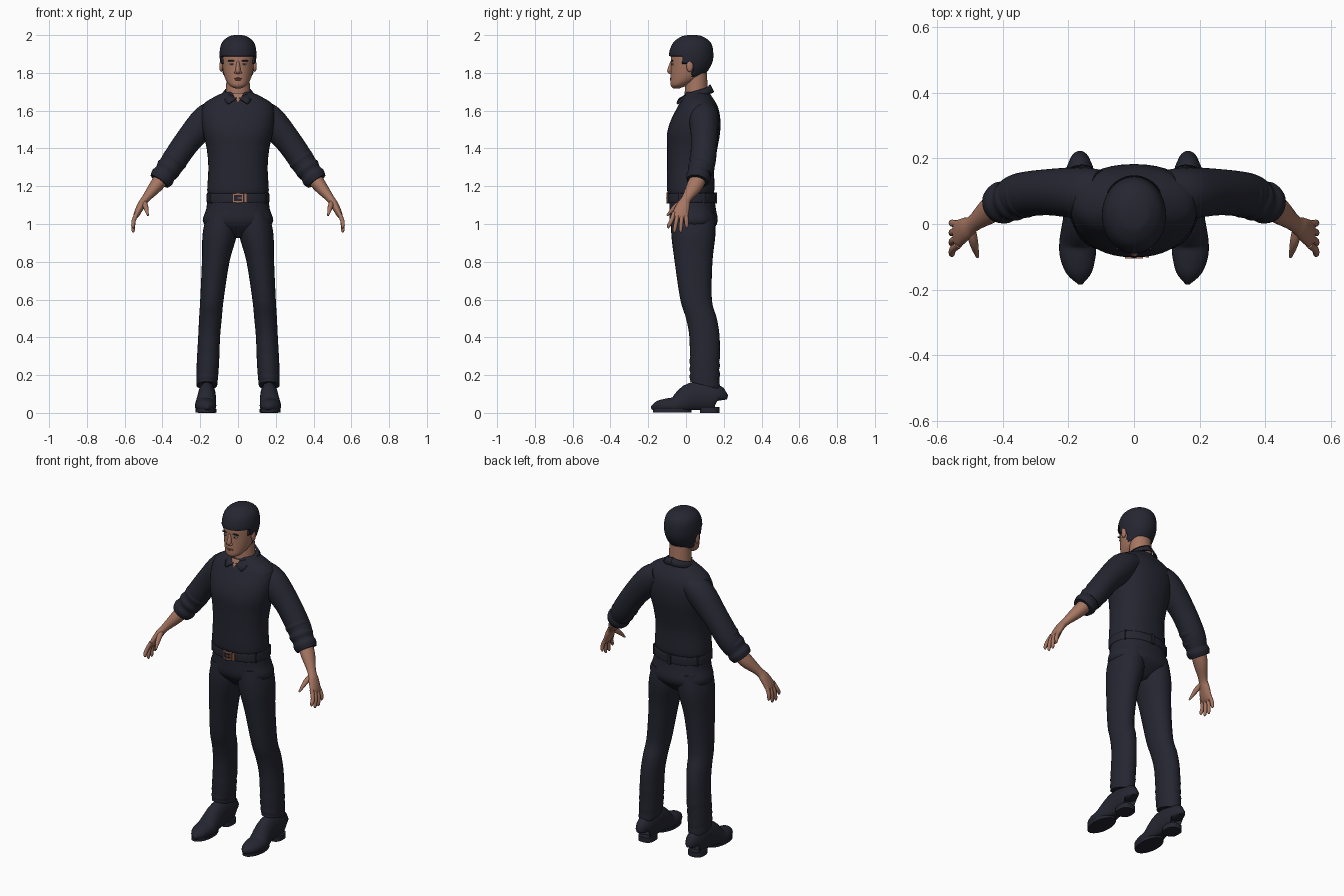
import bpy, bmesh, math
from mathutils import Vector

cube = bpy.data.objects.get("Cube")
if cube:
    bpy.data.objects.remove(cube, do_unlink=True)


def material(name, red, green, blue):
    mat = bpy.data.materials.new(name)
    mat.use_nodes = True
    mat.diffuse_color = (red, green, blue, 1)
    shader = next(n for n in mat.node_tree.nodes if n.type == 'BSDF_PRINCIPLED')
    shader.inputs["Base Color"].default_value = mat.diffuse_color
    shader.inputs["Roughness"].default_value = 0.8
    return mat


navy = material("midnight_navy", red=.018, green=.019, blue=.03)
skin = material("warm_skin", red=.38, green=.18, blue=.12)
lip = material("lip_brown", red=.27, green=.11, blue=.08)
copper = material("copper", red=.42, green=.17, blue=.09)
eye_grey = material("eye_grey", red=.4, green=.36, blue=.33)


def finish(name, bm, mat):
    bmesh.ops.recalc_face_normals(bm, faces=bm.faces)
    mesh = bpy.data.meshes.new(name)
    bm.to_mesh(mesh)
    bm.free()
    mesh.materials.append(mat)
    mesh.shade_smooth()
    mesh.set_sharp_from_angle(angle=math.radians(50))
    obj = bpy.data.objects.new(name, mesh)
    bpy.context.collection.objects.link(obj)
    return obj


def ring(z, half, front, back, x=0):
    # level cross-section: centre x, y, z, half width, half depth
    return (x, (front + back) / 2, z, half, (back - front) / 2)


def node(x, y, z, wide, deep):
    # cross-section square to a limb's path
    return (x, y, z, wide, deep)


def spline(rows, steps):
    # Catmull-Rom interpolation through the given sections
    result = []
    last = len(rows) - 1
    for i in range(last):
        near = [rows[max(0, min(last, i + offset))] for offset in (-1, 0, 1, 2)]
        for step in range(steps):
            t = step / steps
            result.append([b + t * ((c - a) + t * ((2 * a - 5 * b + 4 * c - d)
                           + t * (3 * b - a - 3 * c + d))) / 2 for a, b, c, d in zip(*near)])
    return result + [list(rows[last])]


def loft(name, mat, rows, across=None, sides=28, steps=4, power=1, mirror=1, shape=None):
    # rings stay level unless a sideways axis is given to follow the path
    rows = spline(rows, steps)
    centres = [Vector(row[:3]) for row in rows]
    bm = bmesh.new()
    rings = []
    for i, (centre, row) in enumerate(zip(centres, rows)):
        u, v = Vector((1, 0, 0)), Vector((0, 1, 0))
        if across:
            path = (centres[min(i + 1, len(rows) - 1)] - centres[max(i - 1, 0)]).normalized()
            u = Vector(across)
            u = (u - path * u.dot(path)).normalized()
            v = path.cross(u)
        verts = []
        for j in range(sides):
            angle = math.tau * j / sides
            ca, sa = [math.copysign(abs(f) ** power, f) for f in (math.cos(angle), math.sin(angle))]
            p = centre + u * row[3] * ca + v * row[4] * sa
            if shape:
                shape(p)
            verts.append(bm.verts.new((p.x * mirror, p.y, p.z)))
        rings.append(verts)
    for low, high in zip(rings, rings[1:]):
        for j in range(sides):
            k = (j + 1) % sides
            bm.faces.new((low[j], low[k], high[k], high[j]))
    bm.faces.new(rings[0])
    bm.faces.new(rings[-1])
    return finish(name, bm, mat)


def solid(name, mat, location, size, rounded=False):
    # ball with the given radii, or box with the given edges
    bm = bmesh.new()
    if rounded:
        bmesh.ops.create_uvsphere(bm, u_segments=16, v_segments=10, radius=1)
    else:
        bmesh.ops.create_cube(bm, size=1)
    bmesh.ops.scale(bm, vec=size, verts=bm.verts)
    bmesh.ops.translate(bm, vec=location, verts=bm.verts)
    return finish(name, bm, mat)


def hem(p):
    # small folds above the shoe, and a hem that drops towards the heel
    if p.z < .3:
        p.y += .003 * math.sin(p.z * 130)
    if p.z < .22:
        p.z -= (.22 - p.z) * 3.5 * (p.y - .1)


def flat_sole(p):
    p.z = max(p.z, .014)


def hairline(p):
    # tuck the hair under the skin below the hairline
    limit = 1.89 if p.y < -.03 else 1.845 if p.y < .03 else 1.775
    if p.z < limit:
        p.x *= .82
        p.y = .03 + (p.y - .03) * .82


# Shirt and trouser seat
loft("shirt_body", navy, power=.9, sides=40, rows=[
    ring(z=1.155, half=.157, front=-.09, back=.14),
    ring(z=1.18, half=.163, front=-.1, back=.15),
    ring(z=1.3, half=.157, front=-.1, back=.15),
    ring(z=1.4, half=.166, front=-.1, back=.166),
    ring(z=1.48, half=.184, front=-.1, back=.18),
    ring(z=1.55, half=.194, front=-.08, back=.182),
    ring(z=1.61, half=.19, front=-.05, back=.172),
    ring(z=1.65, half=.165, front=-.028, back=.153),
    ring(z=1.7, half=.07, front=0, back=.12)])
loft("trouser_seat", navy, power=.9, sides=36, rows=[
    ring(z=1.16, half=.157, front=-.086, back=.146),
    ring(z=1.08, half=.168, front=-.088, back=.158),
    ring(z=1, half=.18, front=-.08, back=.164),
    ring(z=.925, half=.05, front=-.01, back=.09)])

# Belt, loops and buckle
waist = 1.138
loft("belt", navy, power=.9, sides=40, rows=[
    ring(z=waist + side * height, half=.166 - inset, front=inset - .098, back=.156 - inset)
    for side, height, inset in ((-1, .025, .006), (-1, .02, 0), (1, .02, 0), (1, .025, .006))])
for i in range(6):
    angle = math.tau * (i + .5) / 6
    solid("belt_loop", navy, (.163 * math.cos(angle), .03 + .125 * math.sin(angle), waist), (.016, .016, .06))
for side in (-1, 1):
    solid("buckle_side", copper, (side * .024, -.1, waist), (.007, .009, .046))
    solid("buckle_bar", copper, (0, -.1, waist + side * .02), (.05, .009, .007))
solid("buckle_prong", copper, (.01, -.102, waist), (.026, .006, .005))
solid("belt_keeper", copper, (.04, -.097, waist), (.01, .009, .046))

for side, tag in ((1, "left_"), (-1, "right_")):
    # Trouser leg
    loft(tag + "trouser_leg", navy, mirror=side, power=.95, steps=6, shape=hem, rows=[
        ring(z=1.06, x=.085, half=.078, front=-.075, back=.15),
        ring(z=.95, x=.096, half=.091, front=-.078, back=.156),
        ring(z=.8, x=.118, half=.073, front=-.06, back=.14),
        ring(z=.6, x=.138, half=.062, front=-.03, back=.137),
        ring(z=.5, x=.146, half=.06, front=0, back=.163),
        ring(z=.4, x=.153, half=.058, front=.018, back=.178),
        ring(z=.25, x=.16, half=.059, front=.02, back=.178),
        ring(z=.145, x=.165, half=.055, front=.02, back=.178)])

    # Shoe from heel to toe, with sole and heel
    loft(tag + "shoe", navy, mirror=side, across=(1, 0, 0), shape=flat_sole, rows=[
        node(x=.165, y=.176, z=.065, wide=.025, deep=.035),
        node(x=.165, y=.16, z=.08, wide=.044, deep=.07),
        node(x=.165, y=.04, z=.083, wide=.048, deep=.08),
        node(x=.171, y=-.05, z=.04, wide=.056, deep=.052),
        node(x=.171, y=-.1, z=.038, wide=.054, deep=.039),
        node(x=.166, y=-.15, z=.032, wide=.038, deep=.031),
        node(x=.163, y=-.184, z=.028, wide=.006, deep=.008)])
    loft(tag + "sole", navy, mirror=side, steps=1, rows=[
        ring(z=height, x=.17, half=.055, front=-.175, back=.03) for height in (.003, .02)])
    loft(tag + "heel", navy, mirror=side, steps=1, power=.75, rows=[
        ring(z=height, x=.166, half=.046, front=.073, back=.177) for height in (0, .03)])

    # Sleeve
    loft(tag + "sleeve", navy, mirror=side, across=(0, 1, 0), rows=[
        node(x=.1, y=.095, z=1.6, wide=.07, deep=.06),
        node(x=.165, y=.095, z=1.553, wide=.078, deep=.08),
        node(x=.265, y=.097, z=1.44, wide=.07, deep=.07),
        node(x=.345, y=.088, z=1.325, wide=.068, deep=.066),
        node(x=.38, y=.075, z=1.27, wide=.06, deep=.06)])

    # Rolled cuff: three folds along a line
    start, end = Vector((.32, .092, 1.36)), Vector((.416, .06, 1.226))
    cuff = []
    for i in range(7):
        radius = (.07 if i % 2 else .063) - .001 * i
        cuff.append(node(*start.lerp(end, i / 6), wide=radius, deep=radius))
    loft(tag + "rolled_cuff", navy, cuff, mirror=side, across=(0, 1, 0))

    # Forearm running into the palm
    loft(tag + "forearm", skin, mirror=side, across=(0, 1, 0), sides=20, rows=[
        node(x=.39, y=.075, z=1.26, wide=.042, deep=.042),
        node(x=.435, y=.045, z=1.2, wide=.042, deep=.036),
        node(x=.488, y=.003, z=1.135, wide=.026, deep=.022),
        node(x=.512, y=-.014, z=1.1, wide=.035, deep=.021),
        node(x=.537, y=-.03, z=1.05, wide=.042, deep=.016),
        node(x=.545, y=-.034, z=1.03, wide=.034, deep=.008)])

    # Thumb and fingers
    loft(tag + "thumb", skin, mirror=side, across=(1, 0, 0), sides=12, rows=[
        node(x=.497, y=-.01, z=1.12, wide=.013, deep=.013),
        node(x=.489, y=-.055, z=1.092, wide=.014, deep=.014),
        node(x=.477, y=-.1, z=1.045, wide=.005, deep=.005)])
    for i, finger in enumerate(("index", "middle", "ring", "little")):
        root, tip = .021 * i - .063, .032 * i - .092
        low = .953 + .011 * (i - 1.5) ** 2
        loft(tag + finger + "_finger", skin, mirror=side, across=(0, 1, 0), sides=12, rows=[
            node(x=.534, y=root, z=1.06, wide=.011, deep=.011),
            node(x=.552, y=(root + tip) / 2, z=1.018, wide=.011, deep=.011),
            node(x=.555, y=tip, z=low + .012, wide=.009, deep=.009),
            node(x=.552, y=tip, z=low, wide=.003, deep=.003)])

    # Collar half: a folded band ending in a point
    bm = bmesh.new()
    strip = []
    for i in range(25):
        u = i / 24
        angle = math.pi * (.5 - .97 * u)
        c, s = side * math.cos(angle), math.sin(angle)
        point = max(0, 1 - abs(u - .82) / .18)
        strip.append((bm.verts.new((.068 * c, .055 + .07 * s, 1.738 - .066 * u)),
                      bm.verts.new((.088 * c, .055 + .09 * s - .03 * point, 1.698 - .035 * (u + point)))))
    for (top, bottom), (next_top, next_bottom) in zip(strip, strip[1:]):
        bm.faces.new((top, next_top, next_bottom, bottom))
    collar = finish(tag + "collar", bm, navy)
    cloth = collar.modifiers.new("thickness", 'SOLIDIFY')
    cloth.thickness, cloth.offset = .008, 0

    # Ear, eye and brow
    solid(tag + "ear", skin, (side * .089, .02, 1.835), (.01, .018, .03), rounded=True)
    solid(tag + "eye", eye_grey, (side * .033, -.071, 1.846), (.013, .007, .005), rounded=True)
    solid(tag + "iris", navy, (side * .033, -.076, 1.846), (.005, .004, .005), rounded=True)
    solid(tag + "brow", navy, (side * .035, -.074, 1.864), (.021, .006, .004), rounded=True)
    solid(tag + "nostril", skin, (side * .012, -.082, 1.803), (.008, .009, .007), rounded=True)

# Neck and open collar
bm = bmesh.new()
bm.faces.new([bm.verts.new(p) for p in ((-.03, -.021, 1.69), (.03, -.021, 1.69), (0, -.044, 1.64))])
finish("open_neck", bm, skin)
loft("neck", skin, steps=1, rows=[
    ring(z=1.65, half=.066, front=-.01, back=.12),
    ring(z=1.8, half=.06, front=0, back=.11)])

# Head, with hair grown outward from the same profile
skull = [
    ring(z=1.718, half=.015, front=-.067, back=-.035),
    ring(z=1.735, half=.046, front=-.082, back=.01),
    ring(z=1.775, half=.07, front=-.082, back=.085),
    ring(z=1.84, half=.084, front=-.08, back=.128),
    ring(z=1.9, half=.087, front=-.078, back=.134),
    ring(z=1.95, half=.074, front=-.056, back=.12),
    ring(z=1.98, half=.04, front=-.015, back=.08),
    ring(z=1.988, half=.01, front=.02, back=.045)]
loft("head", skin, skull, sides=32)
loft("hair", navy, [(x, y, z + .012, wide + .01, deep + .01) for x, y, z, wide, deep in skull[1:]],
     sides=48, steps=8, shape=hairline)
loft("nose", skin, sides=16, rows=[
    ring(z=1.862, half=.007, front=-.082, back=-.06),
    ring(z=1.81, half=.014, front=-.1, back=-.06),
    ring(z=1.793, half=.007, front=-.086, back=-.06)])
solid("upper_lip", lip, (0, -.077, 1.771), (.023, .009, .004), rounded=True)
solid("lower_lip", lip, (0, -.076, 1.764), (.02, .01, .005), rounded=True)
